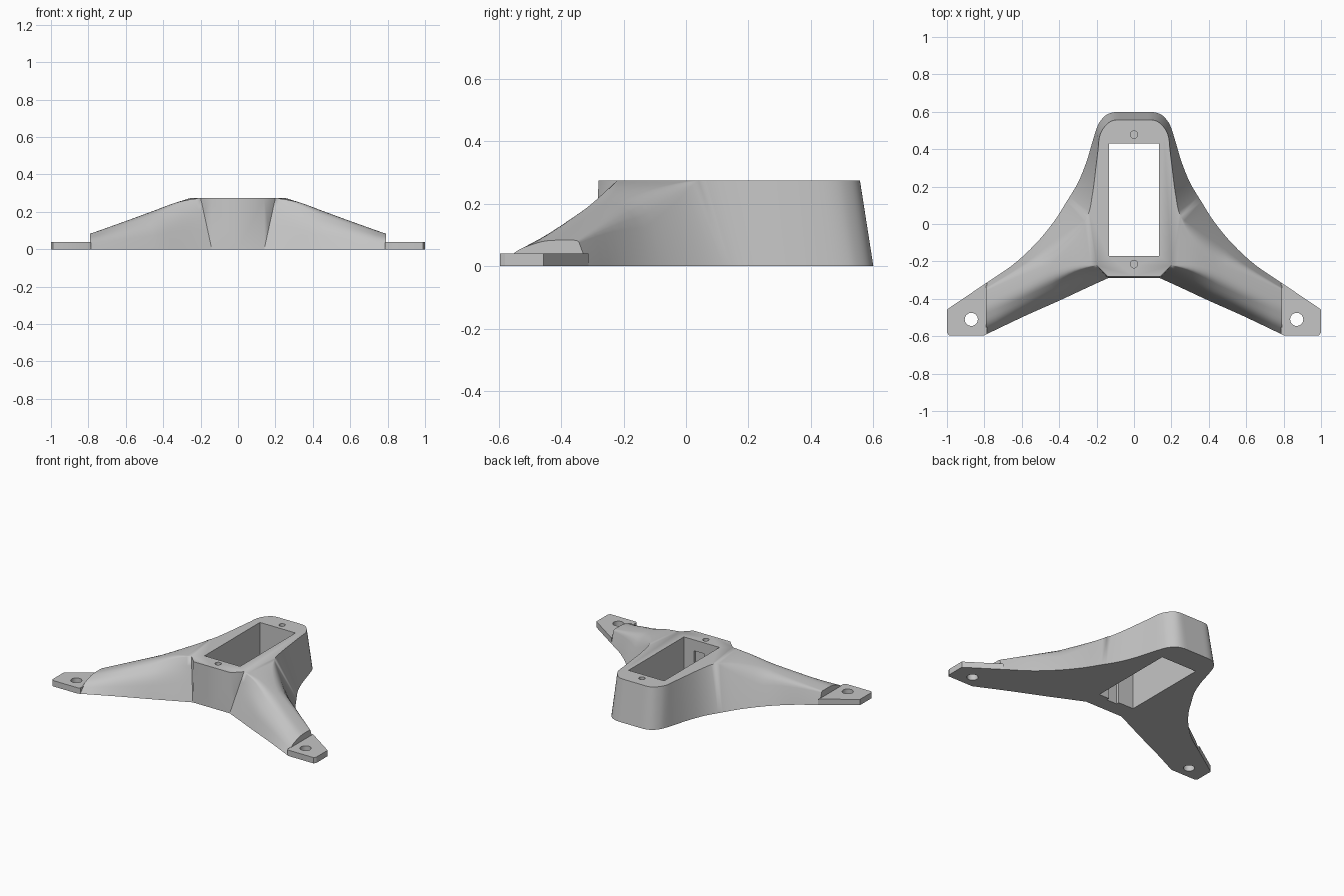
import bpy, bmesh, math
from mathutils import Vector

if "Cube" in bpy.data.objects:
    bpy.data.objects.remove(bpy.data.objects["Cube"])

H = 0.275      # body height
SUB = 4        # spline steps per span

grey = bpy.data.materials.new("plain grey")
grey.diffuse_color = (0.56, 0.56, 0.56, 1)
grey.use_nodes = True
grey.node_tree.nodes["Principled BSDF"].inputs["Base Color"].default_value = grey.diffuse_color


def spline(pts):
    """Catmull-Rom curve through the points."""
    p = [Vector(q) for q in pts]
    p = [2 * p[0] - p[1]] + p + [2 * p[-1] - p[-2]]
    out = []
    for i in range(1, len(p) - 2):
        a, b, c, d = p[i - 1:i + 3]
        for s in range(SUB):
            t = s / SUB
            out.append(0.5 * (2 * b + (c - a) * t + (2 * a - 5 * b + 4 * c - d) * t * t
                              + (3 * b - a - 3 * c + d) * t ** 3))
    return out + [p[-2]]


def make_object(name, bm):
    bmesh.ops.remove_doubles(bm, verts=bm.verts, dist=1e-4)
    bmesh.ops.recalc_face_normals(bm, faces=bm.faces)
    mesh = bpy.data.meshes.new(name)
    bm.to_mesh(mesh)
    bm.free()
    mesh.materials.append(grey)
    obj = bpy.data.objects.new(name, mesh)
    bpy.context.collection.objects.link(obj)
    return obj


def apply_modifier(obj, kind, **settings):
    mod = obj.modifiers.new(kind, kind)
    for key, value in settings.items():
        setattr(mod, key, value)
    bpy.context.view_layer.objects.active = obj
    bpy.ops.object.modifier_apply(modifier=mod.name)


def cut(obj, cutter):
    apply_modifier(obj, 'BOOLEAN', object=cutter, operation='DIFFERENCE', solver='EXACT')
    bpy.data.objects.remove(cutter)


def box(x0, x1, y0, y1, z0, z1):
    bm = bmesh.new()
    bmesh.ops.create_cube(bm, size=1)
    for v in bm.verts:
        v.co = (x0 if v.co.x < 0 else x1, y0 if v.co.y < 0 else y1, z0 if v.co.z < 0 else z1)
    return make_object("cutter", bm)


def cylinder(x, y, r, z0, z1):
    bm = bmesh.new()
    bmesh.ops.create_cone(bm, cap_ends=True, segments=32, radius1=r, radius2=r, depth=z1 - z0)
    bmesh.ops.translate(bm, verts=bm.verts, vec=(x, y, (z0 + z1) / 2))
    return make_object("cutter", bm)


def finish(obj, degrees):
    bpy.ops.object.select_all(action='DESELECT')
    obj.select_set(True)
    bpy.context.view_layer.objects.active = obj
    bpy.ops.object.shade_smooth_by_angle(angle=math.radians(degrees))


# Right half of the body: back outline at the base and at the top rim
base = spline([(x, y, 0) for x, y in (
    (0, .6), (.09, .6), (.145, .585), (.18, .55), (.2, .51), (.225, .43), (.255, .33),
    (.3, .22), (.36, .12), (.43, .01), (.53, -.11), (.65, -.22), (.79, -.315))])
rim = spline([
    (0, .557, H), (.09, .557, H), (.13, .545, H), (.165, .51, H), (.185, .465, H), (.192, .4, H),
    (.204, .3, H), (.222, .16, H), (.25, .04, H), (.33, -.05, .25), (.45, -.145, .206),
    (.61, -.24, .147), (.79, -.345, .083)])
# Front ridge and front base edge of the sloping arm
ridge = spline([(.2, -.22, H), (.32, -.25, .253), (.46, -.305, .202), (.61, -.375, .147), (.79, -.45, .083)])
foot = spline([(.14, -.29, 0), (.25, -.34, 0), (.4, -.41, 0), (.58, -.49, 0), (.79, -.59, 0)])
START = 8 * SUB     # where the arm leaves the body
for p in rim[:START + 1]:
    p.z = H
for p in base[:SUB]:
    p.y = .6
for p in rim[:SUB]:
    p.y = .557


def rounded(a, corner, b, n=4):
    """Curve from a to b pulled to the corner."""
    return [a.lerp(corner, i / n).lerp(corner.lerp(b, i / n), i / n) for i in range(n + 1)]


bm = bmesh.new()


def face(points):
    clean = []
    for p in points:
        p = Vector(p)
        if not clean or (p - clean[-1]).length > 1e-5:
            clean.append(p)
    if (clean[0] - clean[-1]).length < 1e-5:
        clean.pop()
    if len(clean) > 2:
        bm.faces.new([bm.verts.new(p) for p in clean])


# Back wall
for i in range(START):
    face([base[i], base[i + 1], rim[i + 1], rim[i]])

# Arm, lofted through rounded cross-sections with a bulged front flank
sections = []
for j in range(len(ridge)):
    u = j / (len(ridge) - 1)
    b, t, f, g = base[START + j], rim[START + j], ridge[j], foot[j]
    r = min(1, 2 * u)
    back = r * (1 - .75 * max(0, 2 * u - 1))
    q = g.lerp(f, .65 - .3 * r)
    q.z = .65 * f.z
    sections.append([b] + rounded(t.lerp(b, .4 * back), t, t.lerp(f, .45 * back))
                    + rounded(f.lerp(t, .3 * r), f, f.lerp(q, .3 * r))
                    + rounded(q.lerp(f, .4), q, q.lerp(g, .4)) + [g])
for s0, s1 in zip(sections, sections[1:]):
    for k in range(len(s0) - 1):
        face([s0[k], s1[k], s1[k + 1], s0[k + 1]])
face(sections[-1])

# Flat top, front wall and underside
front_top, mid_top, mid_base = (.14, -.28, H), (0, -.28, H), (0, -.29, 0)
face(rim[:START + 1] + [ridge[0], front_top, mid_top])
face([mid_base, foot[0], front_top, mid_top])
face([front_top] + sections[0][sections[0].index(ridge[0]):])
face(base + foot[::-1] + [mid_base])
body = make_object("body", bm)
apply_modifier(body, 'MIRROR')

# Rectangular opening, cable slot and blind screw holes
cut(body, box(-.135, .135, -.17, .43, -.1, .4))
cut(body, box(-.02, .06, -.19, -.16, -.1, .2))
for y in (.478, -.215):
    cut(body, cylinder(0, y, .02, .15, .4))
finish(body, 45)

# Mounting tabs with bolt holes
outline = [(.785, -.312), (1, -.457), (1, -.58), (.99, -.595), (.8, -.595), (.785, -.587)]
for side, name in ((1, "right_tab"), (-1, "left_tab")):
    bm = bmesh.new()
    low, high = [[bm.verts.new((side * x, y, z)) for x, y in outline] for z in (0, .04)]
    bm.faces.new(low)
    bm.faces.new(high)
    for i in range(len(outline)):
        bm.faces.new([low[i - 1], low[i], high[i], high[i - 1]])
    tab = make_object(name, bm)
    cut(tab, cylinder(side * .87, -.51, .035, -.1, .2))
    finish(tab, 30)
